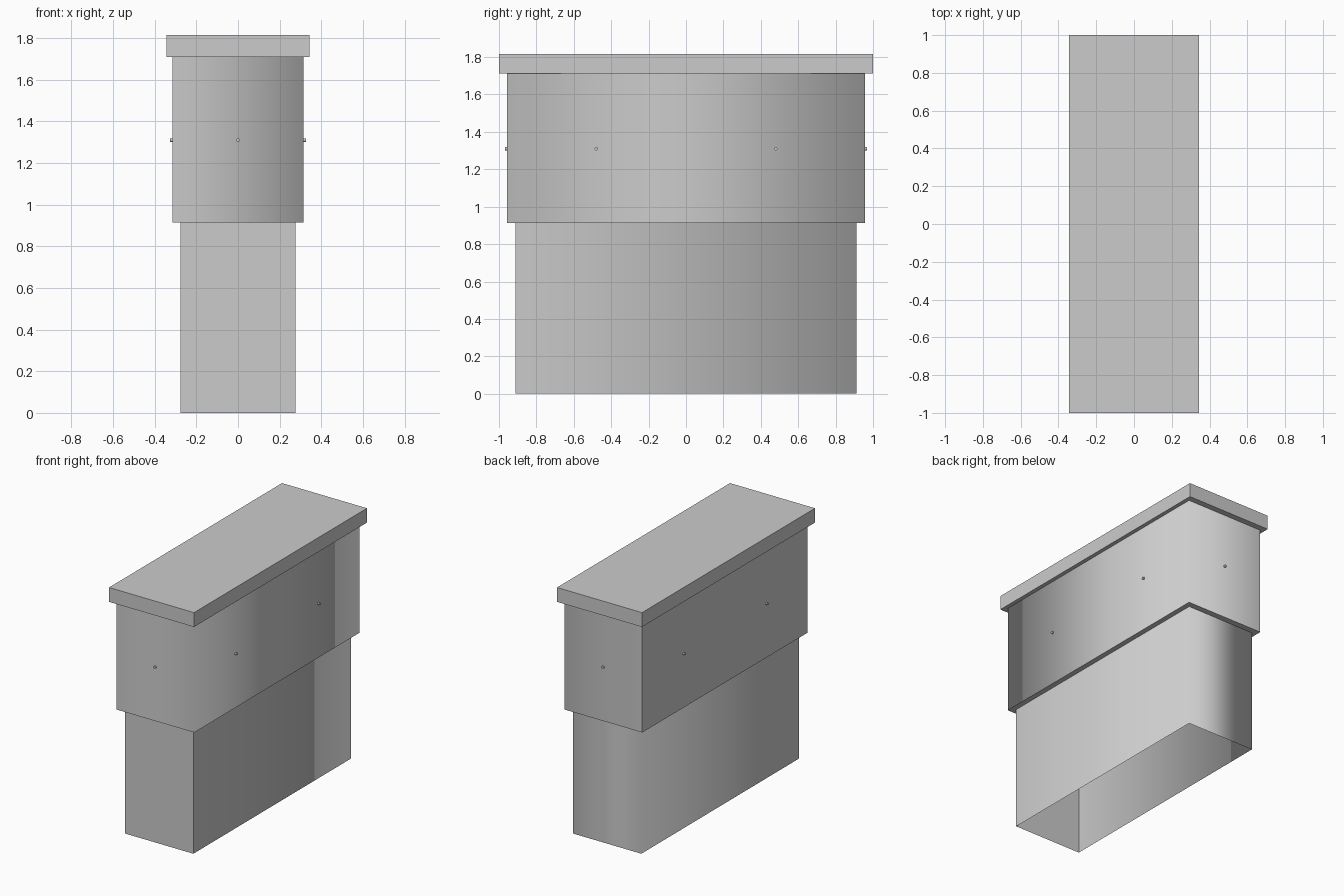
import bpy, bmesh
from math import copysign, pi
from mathutils import Matrix, Vector

cube = bpy.data.objects.get("Cube")
if cube:
    bpy.data.objects.remove(cube, do_unlink=True)

# Single grey material
grey = bpy.data.materials.new("light grey")
grey.use_nodes = True
colour = (0.6, 0.6, 0.6, 1)
grey.diffuse_color = colour
grey.node_tree.nodes["Principled BSDF"].inputs["Base Color"].default_value = colour


def finish(name, bm):
    mesh = bpy.data.meshes.new(name)
    bm.to_mesh(mesh)
    bm.free()
    mesh.materials.append(grey)
    obj = bpy.data.objects.new(name, mesh)
    bpy.context.collection.objects.link(obj)
    return obj


def block(half_x, half_y, z0, z1):
    bm = bmesh.new()
    size = Matrix.Diagonal((2 * half_x, 2 * half_y, z1 - z0, 1))
    bmesh.ops.create_cube(bm, size=1, matrix=Matrix.Translation((0, 0, (z0 + z1) / 2)) @ size)
    return bm


def facing(bm, z):
    return next(f for f in bm.faces if f.normal.z * z > 0.9)


def soften(bm, is_soft):
    """Smooth shading only across the chosen upright corners."""
    for f in bm.faces:
        f.smooth = True
    for e in bm.edges:
        a, b = e.verts
        upright = abs(a.co.z - b.co.z) > 0.1
        e.smooth = upright and is_soft(a.co)


LOW_X, LOW_Y = 0.277, 0.912
UP_X, UP_Y = 0.315, 0.956
STEP, RIM, TOP = 0.914, 1.711, 1.816

# Lower sleeve, open at both ends
bm = block(LOW_X, LOW_Y, 0, STEP)
bm.normal_update()
bmesh.ops.delete(bm, geom=[facing(bm, 1), facing(bm, -1)], context='FACES_ONLY')
soften(bm, lambda co: co.y > 0)
finish("lower_sleeve", bm)

# Upper sleeve with a ledge that meets the lower one
bm = block(UP_X, UP_Y, STEP, RIM)
bm.normal_update()
under = facing(bm, -1)
bmesh.ops.inset_region(bm, faces=[under], thickness=0.04)
for v in under.verts:
    v.co.x = copysign(LOW_X, v.co.x)
    v.co.y = copysign(LOW_Y, v.co.y)
bmesh.ops.delete(bm, geom=[under, facing(bm, 1)], context='FACES_ONLY')
soften(bm, lambda co: co.x > 0)
finish("upper_sleeve", bm)

# Flat lid
finish("lid", block(0.344, 1.0, RIM, TOP))


# Small round pins around the upper sleeve
def pin(name, place, direction):
    bm = bmesh.new()
    turn = Vector(direction).to_track_quat('Z', 'Y').to_matrix().to_4x4()
    bmesh.ops.create_cone(bm, cap_ends=True, segments=16, radius1=0.009, radius2=0.009,
                          depth=0.024, matrix=Matrix.Translation(place) @ turn)
    for f in bm.faces:
        f.smooth = len(f.verts) == 4
    for e in bm.edges:
        e.smooth = all(len(f.verts) == 4 for f in e.link_faces)
    finish(name, bm)


PIN_Z = 1.31
for s, end, side in ((-1, "front", "right"), (1, "back", "left")):
    pin(end + "_pin", (0, s * UP_Y, PIN_Z), (0, s, 0))
    for t, where in ((-1, "front"), (1, "back")):
        pin(f"{side}_{where}_pin", (s * UP_X, t * 0.48, PIN_Z), (s, 0, 0))
